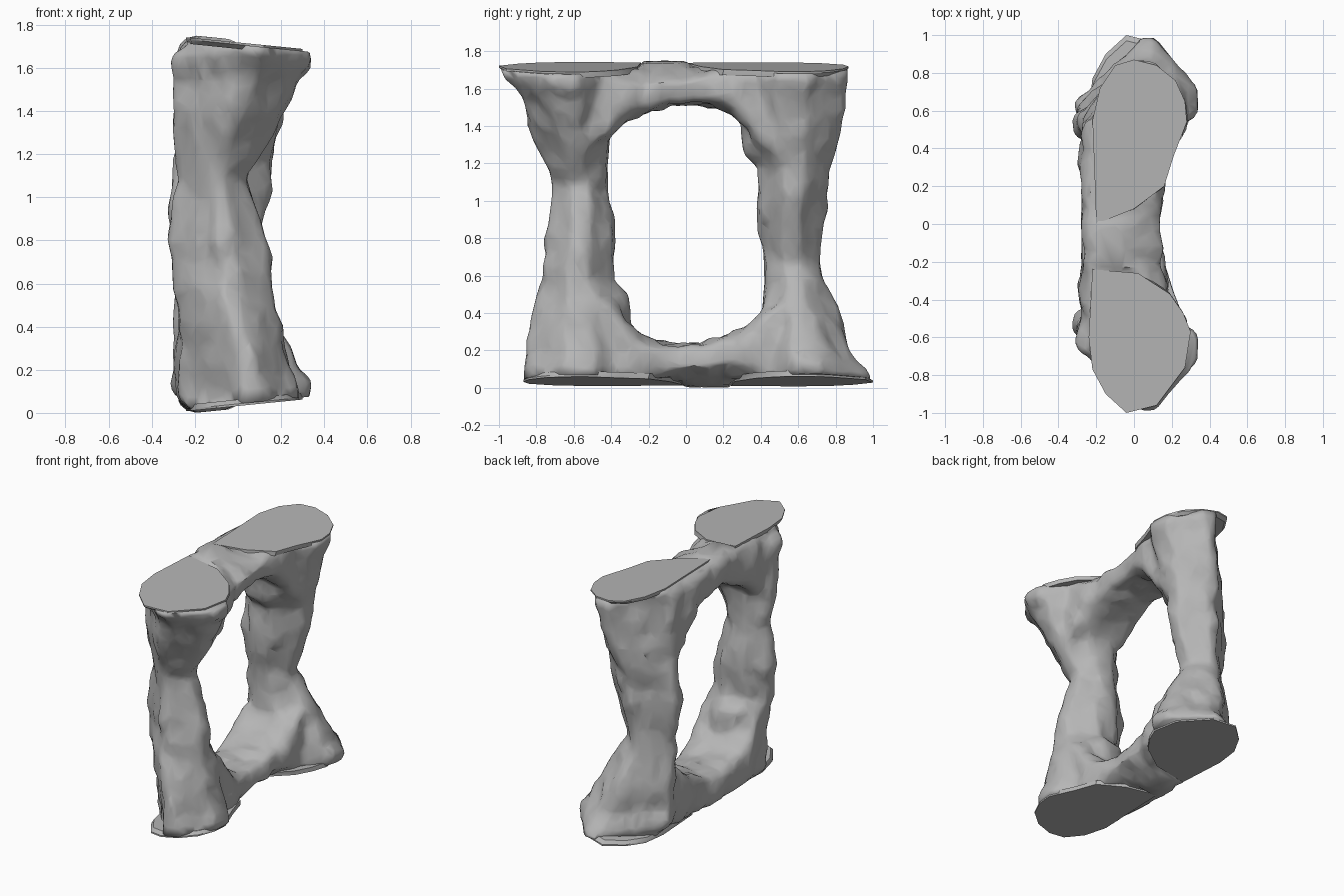
import bpy, bmesh, math
from mathutils import Vector, noise

cube = bpy.data.objects.get("Cube")
if cube:
    bpy.data.objects.remove(cube)

H = 1.75  # the model repeats when turned half way round the x axis


def turned(p):
    return Vector((p.x, -p.y, H - p.z))


def cap_z(x):
    return 1.738 - 0.1 * (x + 0.2)


def grey_stone():
    m = bpy.data.materials.new("grey_stone")
    m.use_nodes = True
    col = (0.47, 0.47, 0.47, 1)
    m.diffuse_color = col
    m.node_tree.nodes["Principled BSDF"].inputs["Base Color"].default_value = col
    return m


stone = grey_stone()


def add_object(name, bm):
    bmesh.ops.recalc_face_normals(bm, faces=bm.faces)
    me = bpy.data.meshes.new(name)
    bm.to_mesh(me)
    bm.free()
    ob = bpy.data.objects.new(name, me)
    bpy.context.collection.objects.link(ob)
    me.materials.append(stone)
    return ob


def loft(bm, rings):
    loops = [[bm.verts.new(p) for p in r] for r in rings]
    n = len(loops[0])
    for a, b in zip(loops, loops[1:]):
        for i in range(n):
            j = (i + 1) % n
            bm.faces.new((a[i], a[j], b[j], b[i]))
    bm.faces.new(loops[0])
    bm.faces.new(loops[-1])


def unit_outline(power, n=32):
    """Rounded square between -1 and 1."""
    for i in range(n):
        c, s = math.cos(math.tau * i / n), math.sin(math.tau * i / n)
        yield (math.copysign(abs(c) ** power, c), math.copysign(abs(s) ** power, s))


def mix(a, b, t):
    return (a + b) / 2 + t * (b - a) / 2


# Corner cuts of a pillar: direction and how far out the cut lies
CUTS = [(-1, -1, 1.0), (1, 1, 1.22), (1, -1, 1.3), (-1, 1, 1.36)]


def pillar_ring(z, y0, y1, x0, x1):
    ring = []
    for u, v in unit_outline(.75):
        for a, b, far in CUTS:
            over = max(0, a * u + b * v - far) / 2
            u, v = u - a * over, v - b * over
        ring.append(Vector((mix(x0, x1, u), mix(y0, y1, v), z)))
    return ring


def lintel_ring(y, z0, x0, x1, drop):
    """Beam section whose top falls away towards the right."""
    ring = []
    for u, v in unit_outline(.5):
        x = mix(x0, x1, u)
        fall = drop * min(max((x + .1) / .25, 0), 1) * max(v, 0)
        ring.append(Vector((x, y, mix(z0, 1.75, v) - fall)))
    return ring


# Front pillar: height, y limits, x limits
PILLAR = [
    (-.03, -.86, -.28, -.22, .27), (.06, -.86, -.28, -.22, .28),
    (.12, -.86, -.28, -.22, .28), (.22, -.85, -.28, -.24, .24),
    (.40, -.82, -.30, -.27, .20), (.50, -.80, -.31, -.29, .17),
    (.57, -.77, -.38, -.30, .16), (.72, -.75, -.39, -.30, .16),
    (.80, -.75, -.38, -.32, .13), (.95, -.73, -.39, -.30, .09),
    (1.08, -.71, -.41, -.29, .05), (1.20, -.76, -.41, -.31, .10),
    (1.28, -.78, -.41, -.31, .15), (1.40, -.84, -.40, -.30, .22),
    (1.55, -.87, -.37, -.29, .29), (1.61, -.92, -.36, -.30, .33),
    (1.66, -.97, -.35, -.29, .33), (1.70, -.99, -.35, -.24, .30),
    (1.78, -.98, -.35, -.23, .29)]

# Lintel: y, underside height, x limits, fall of the top
LINTEL = [
    (-.55, 1.25, -.27, .16, .03), (-.42, 1.32, -.28, .19, .04),
    (-.34, 1.41, -.28, .18, .08), (-.22, 1.47, -.27, .15, .12),
    (-.08, 1.51, -.27, .15, .12), (.03, 1.52, -.27, .15, .09),
    (.14, 1.51, -.27, .16, .06), (.25, 1.46, -.28, .17, .04),
    (.32, 1.39, -.29, .18, .03), (.40, 1.25, -.29, .18, .03),
    (.55, 1.20, -.28, .16, .03)]

# Pillars, lintel and sill fused into one rock frame
bm = bmesh.new()
for rings in ([pillar_ring(*s) for s in PILLAR], [lintel_ring(*s) for s in LINTEL]):
    loft(bm, rings)
    loft(bm, [[turned(p) for p in r] for r in rings])
frame = add_object("rock_frame", bm)

remesh = frame.modifiers.new("fuse", 'REMESH')
remesh.mode = 'VOXEL'
remesh.voxel_size = 0.02
soft = frame.modifiers.new("soften", 'SMOOTH')
soft.factor = 0.5
soft.iterations = 2
dg = bpy.context.evaluated_depsgraph_get()
fused = bpy.data.meshes.new_from_object(frame.evaluated_get(dg))
frame.modifiers.clear()


# Weathered bumps, trimmed flat beneath the caps
def rough(p):
    q = Vector((p.x * 5, p.y * 5, p.z * 3.5))
    return noise.noise(q) * 0.012 + noise.noise(q * 2.3) * 0.012


def top_limit(x, y):
    return cap_z(x) + (0.012 if -.24 < y < .03 else -0.01)


bm = bmesh.new()
bm.from_mesh(fused)
bm.normal_update()
moved = [v.co + v.normal * (rough(v.co) + rough(turned(v.co))) for v in bm.verts]
for v, p in zip(bm.verts, moved):
    p.z = min(max(p.z, H - top_limit(p.x, -p.y)), top_limit(p.x, p.y))
    v.co = p
bm.to_mesh(frame.data)
bm.free()
bpy.data.meshes.remove(fused)
facets = frame.modifiers.new("facets", 'DECIMATE')
facets.ratio = 0.12

# Flat sloping caps over each pillar, with a bare neck between them
BACK_LOBE = [
    (0, .87), (.12, .84), (.22, .76), (.27, .65), (.28, .54), (.21, .36),
    (.16, .2), (0, .08), (-.2, 0), (-.21, .3), (-.22, .55), (-.18, .72), (-.1, .84)]
FRONT_LOBE = [
    (.02, -.26), (.19, -.37), (.26, -.47), (.3, -.57), (.27, -.76), (.12, -.96),
    (-.04, -1), (-.15, -.9), (-.22, -.77), (-.24, -.6), (-.22, -.24)]


def cap(name, outline, flip):
    bm = bmesh.new()
    rings = [[Vector((x * s, y * s, cap_z(x) - d)) for x, y in outline]
             for d, s in ((0, 1), (.01, 1), (.03, .97))]
    if flip:
        rings = [[turned(p) for p in r] for r in rings]
    loft(bm, rings)
    return add_object(name, bm)


parts = [frame,
         cap("top_back_cap", BACK_LOBE, False), cap("top_front_cap", FRONT_LOBE, False),
         cap("bottom_front_cap", BACK_LOBE, True), cap("bottom_back_cap", FRONT_LOBE, True)]

bpy.ops.object.select_all(action='DESELECT')
for ob in parts:
    ob.select_set(True)
bpy.context.view_layer.objects.active = frame
bpy.ops.object.shade_smooth_by_angle(angle=math.radians(32))
